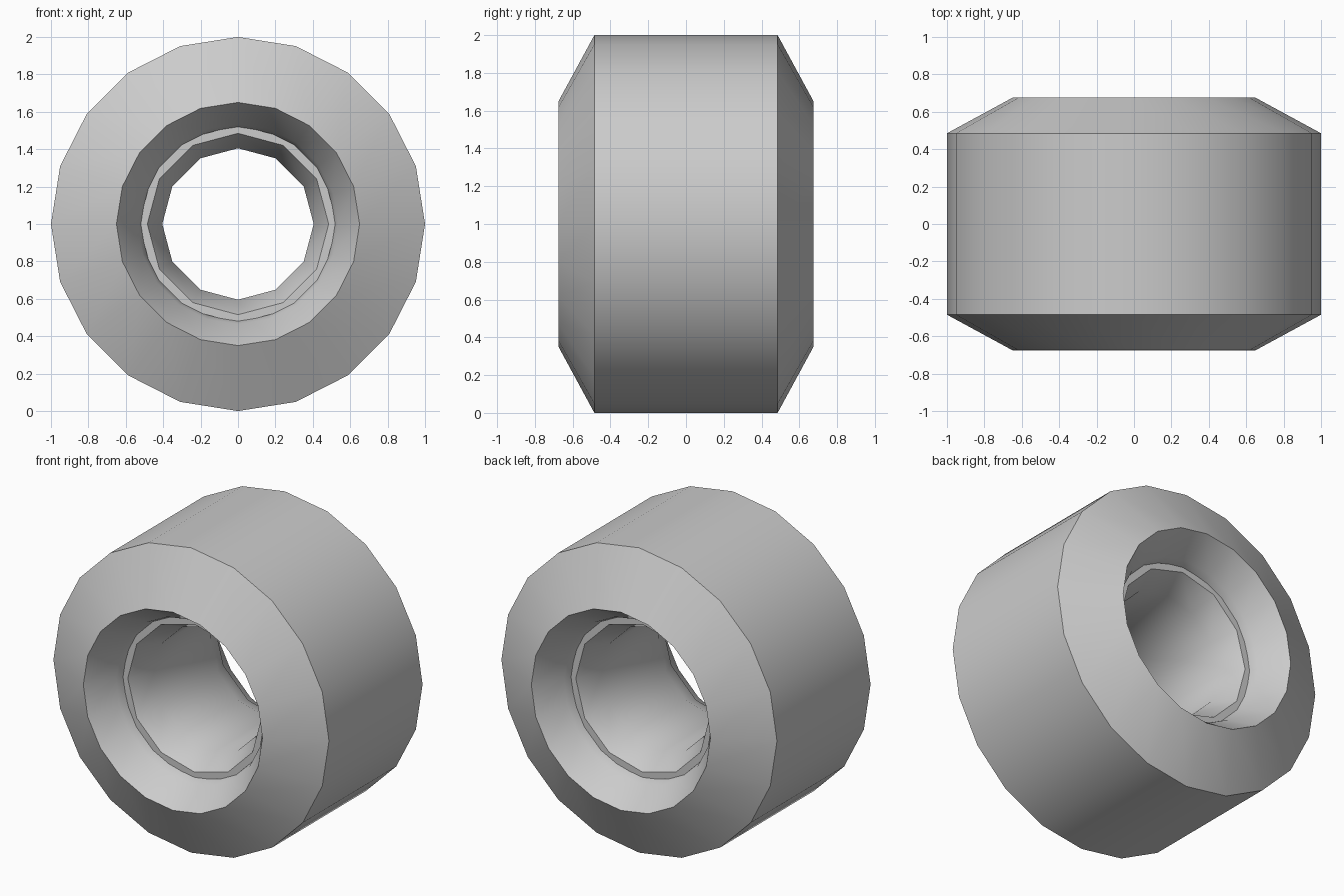
import bpy, bmesh
from math import sin, cos, tau, radians

if "Cube" in bpy.data.objects:
    bpy.data.objects.remove(bpy.data.objects["Cube"])


def lathe(name, half_profile, sides, sharp_angle):
    """Spin a (radius, y) profile, mirrored in y, around the wheel axle."""
    profile = half_profile + [(r, -y) for r, y in reversed(half_profile)]
    bm = bmesh.new()
    rings = []
    for i in range(sides):
        a = tau * i / sides
        rings.append([bm.verts.new((r * cos(a), y, 1 + r * sin(a))) for r, y in profile])
    n = len(profile)
    for i in range(sides):
        a, b = rings[i], rings[(i + 1) % sides]
        for j in range(n):
            k = (j + 1) % n
            bm.faces.new((a[j], a[k], b[k], b[j]))
    bmesh.ops.recalc_face_normals(bm, faces=bm.faces)
    mesh = bpy.data.meshes.new(name)
    bm.to_mesh(mesh)
    bm.free()
    obj = bpy.data.objects.new(name, mesh)
    bpy.context.collection.objects.link(obj)
    bpy.ops.object.select_all(action='DESELECT')
    obj.select_set(True)
    bpy.context.view_layer.objects.active = obj
    bpy.ops.object.shade_smooth_by_angle(angle=radians(sharp_angle))
    return obj


# Tyre: flat tread, sloped shoulders and a recess running in to the core
lathe("tyre", [(0.51, -0.42), (0.535, -0.50), (0.65, -0.675), (1.0, -0.485)], 20, 32)
# the mirrored profile closes itself through the tread and the central bore

# Core: twelve-sided sleeve with a flared mouth at each end
lathe("core", [(0.405, -0.29), (0.485, -0.45), (0.53, -0.45)], 12, 32)
